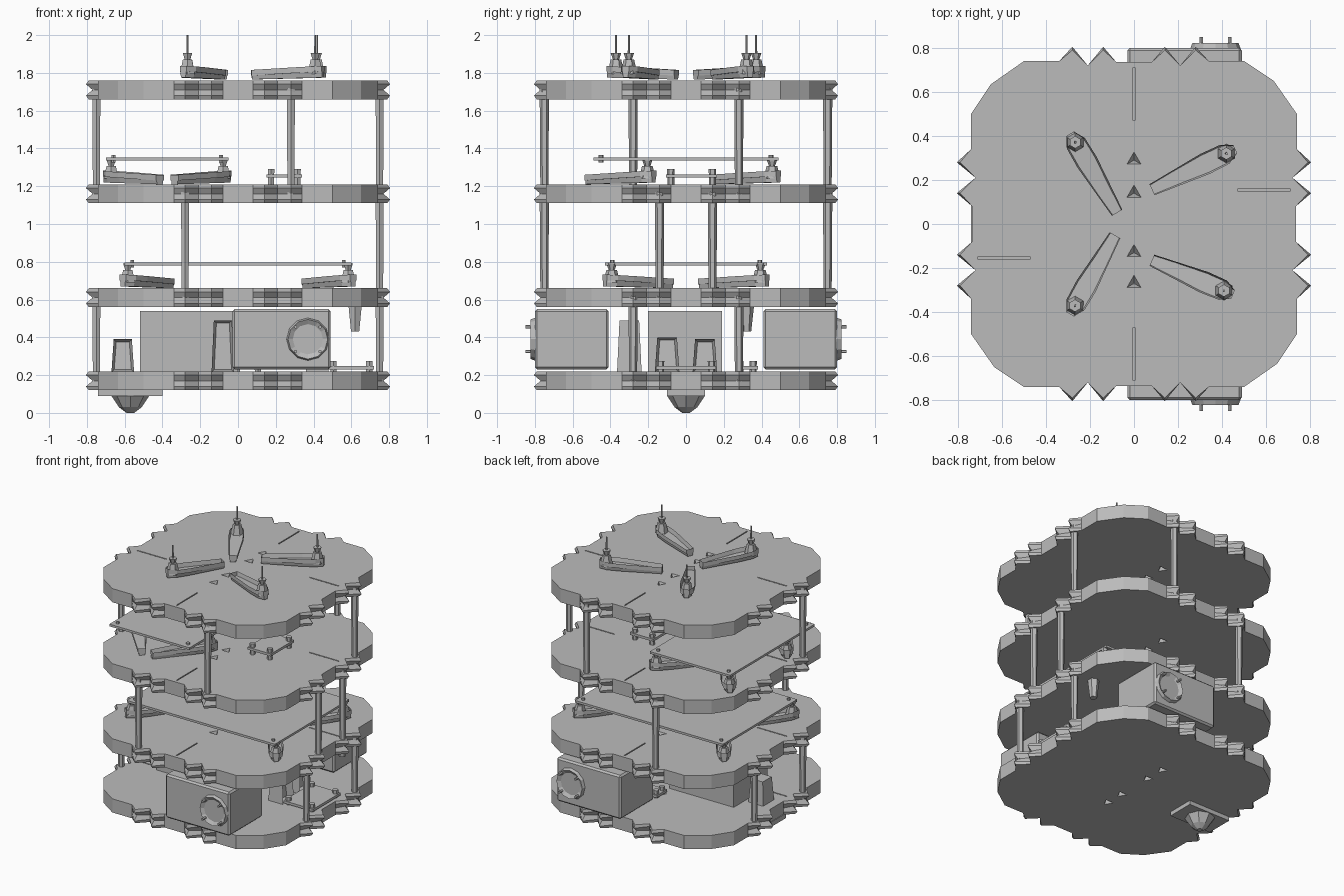
import bpy, bmesh, math
from mathutils import Vector, Matrix

cube = bpy.data.objects.get("Cube")
if cube:
    bpy.data.objects.remove(cube, do_unlink=True)

grey = bpy.data.materials.new("plain grey")
grey.use_nodes = True
GREY = (0.5, 0.5, 0.5, 1)
grey.diffuse_color = GREY
grey.node_tree.nodes["Principled BSDF"].inputs["Base Color"].default_value = GREY


def finish(name, bm, loc=(0, 0, 0)):
    bmesh.ops.recalc_face_normals(bm, faces=bm.faces)
    me = bpy.data.meshes.new(name)
    bm.to_mesh(me)
    bm.free()
    me.materials.append(grey)
    ob = bpy.data.objects.new(name, me)
    ob.location = loc
    bpy.context.collection.objects.link(ob)
    return ob


def add_box(bm, lo, hi):
    lo, hi = Vector(lo), Vector(hi)
    mat = Matrix.Translation((lo + hi) / 2) @ Matrix.Diagonal((*(hi - lo), 1))
    return bmesh.ops.create_cube(bm, size=1, matrix=mat)["verts"]


def add_cone(bm, base, tip, r1, r2, sides=6):
    base, tip = Vector(base), Vector(tip)
    axis = tip - base
    mat = Matrix.Translation((base + tip) / 2) @ axis.to_track_quat("Z", "Y").to_matrix().to_4x4()
    bmesh.ops.create_cone(bm, cap_ends=True, segments=sides, radius1=r1, radius2=r2,
                          depth=axis.length, matrix=mat)


def loft(bm, rings):
    loops = [[bm.verts.new(p) for p in ring] for ring in rings]
    n = len(loops[0])
    for a, b in zip(loops, loops[1:]):
        for i in range(n):
            bm.faces.new((a[i], a[(i + 1) % n], b[(i + 1) % n], b[i]))
    bm.faces.new(loops[0][::-1])
    return bm.faces.new(loops[-1])


# Deck plate: cut-corner square with four pointed lugs on every side
def deck_outline(tip):
    half = [(0.08, 0.735), (0.14, tip), (0.21, 0.72), (0.28, tip), (0.34, 0.74), (0.5, 0.74)]
    side = [(-x, y) for x, y in reversed(half)] + half
    pts = []
    for k in range(4):
        turn = Matrix.Rotation(-k * math.pi / 2, 2)
        pts += [turn @ Vector(p) for p in side]
        pts.append(turn @ Vector((0.635, 0.65)))
    return pts


THICK = 0.1
bm = bmesh.new()
loft(bm, [[(p.x, p.y, z) for p in deck_outline(tip)]
          for z, tip in ((0, 0.79), (0.02, 0.805), (THICK / 2, 0.77), (0.08, 0.805), (THICK, 0.79))])
plate = finish("deck_1", bm)

# Pits and slits cut into the deck
bm = bmesh.new()
for y in (0.29, 0.14, -0.13, -0.27):
    for z, depth in ((THICK + 0.01, -0.05), (-0.01, 0.05)):
        add_cone(bm, (0, y, z), (0, y, z + depth), 0.045, 0.005, 3)
for s in (-1, 1):
    add_box(bm, (-0.004, s * 0.59 - 0.12, 0.08), (0.004, s * 0.59 + 0.12, 0.12))
    add_box(bm, (s * 0.59 - 0.12, s * 0.155 - 0.004, 0.08), (s * 0.59 + 0.12, s * 0.155 + 0.004, 0.12))
cutter = finish("deck_cutter", bm)
cutter.hide_render = True
mod = plate.modifiers.new("pits", "BOOLEAN")
mod.operation = "DIFFERENCE"
mod.object = cutter
bpy.context.view_layer.update()
cut = bpy.data.meshes.new_from_object(plate.evaluated_get(bpy.context.evaluated_depsgraph_get()))
plate.modifiers.clear()
plate.data = cut
bpy.data.objects.remove(cutter, do_unlink=True)

DECKS = [0.12, 0.56, 1.11, 1.66]
TOPS = [z + THICK for z in DECKS]
for i, z in enumerate(DECKS):
    ob = plate if i == 0 else bpy.data.objects.new(f"deck_{i + 1}", cut)
    ob.location.z = z
    if i:
        bpy.context.collection.objects.link(ob)

# Posts between the decks
E = 0.75
POSTS = [[(E, 0.28), (E, -0.28), (-E, 0.28), (-E, -0.28)],
         [(-0.28, -E), (-0.28, E), (E, 0.14), (E, -0.14)],
         [(0.28, -E), (0.28, E), (E, 0.28), (-E, -0.28)]]
for level, spots in enumerate(POSTS):
    for k, (x, y) in enumerate(spots):
        bm = bmesh.new()
        add_cone(bm, (x, y, DECKS[level] + 0.05), (x, y, TOPS[level + 1] - 0.04), 0.021, 0.025)
        finish(f"post_{level + 1}_{k + 1}", bm)


# Trough-shaped support arm with a knob on its outer end
def arm(name, outer, inner, z, knob=0.13, pin=0.0, width=0.05):
    o, i = Vector((*outer, z)), Vector((*inner, z))
    along = i - o
    length = along.length
    d = along.normalized()
    s = Vector((-d.y, d.x, 0))
    plan = [(0, 0.4), (0.12, 0.95), (0.35, 1), (0.97, 0.55)]
    plan += [(t, -w) for t, w in reversed(plan)]
    lift = Vector((0, 0, 1))

    def ring(h_out, h_in, k):
        return [o + d * length * t + s * w * width * k + lift * (h_out + (h_in - h_out) * t)
                for t, w in plan]
    bm = bmesh.new()
    top = loft(bm, [ring(0.01, 0, 0.7), ring(0.072, 0.05, 1)])
    bmesh.ops.inset_region(bm, faces=[top], thickness=0.012, depth=0)
    bmesh.ops.translate(bm, verts=top.verts, vec=(0, 0, -0.03))
    c = o + d * 0.045
    add_cone(bm, c + lift * 0.03, c + lift * knob * 0.75, 0.045, 0.028)
    add_cone(bm, c + lift * knob * 0.75, c + lift * knob, 0.016, 0.028)
    if pin:
        add_cone(bm, c + lift * knob, c + lift * (knob + pin), 0.006, 0.005)
    finish(name, bm)


# Thin shelf with a small pin head at each corner
def shelf(name, lo, hi, z):
    bm = bmesh.new()
    add_box(bm, (*lo, z), (*hi, z + 0.016))
    for x in (lo[0] + 0.04, hi[0] - 0.04):
        for y in (lo[1] + 0.04, hi[1] - 0.04):
            add_cone(bm, (x, y, z - 0.01), (x, y, z + 0.03), 0.012, 0.012)
    finish(name, bm)


top_arms = [((-0.29, 0.41), (-0.07, 0.04)), ((0.46, 0.34), (0.07, 0.15)),
            ((-0.29, -0.41), (-0.08, -0.04)), ((0.45, -0.32), (0.07, -0.16))]
for k, (a, b) in enumerate(top_arms):
    arm(f"top_arm_{k + 1}", a, b, TOPS[3] + 0.005, 0.14, 0.095)

for sx in (-1, 1):
    side = "left" if sx > 0 else "right"
    for sy in (-1, 1):
        end = "back" if sy > 0 else "front"
        arm(f"lower_arm_{end}_{side}", (sx * 0.61, sy * 0.43), (sx * 0.35, sy * 0.07), TOPS[1])
        x_out, x_in = -0.375 + sx * 0.325, -0.375 + sx * 0.03
        y_out, y_in = (0.49, 0.13) if sy > 0 else (-0.17, -0.53)
        arm(f"middle_arm_{end}_{side}", (x_out, y_out), (x_in, y_in), TOPS[2])
shelf("lower_shelf", (-0.6, -0.43), (0.6, 0.43), 0.78)
shelf("middle_shelf", (-0.7, -0.49), (-0.05, 0.49), 1.335)

# Drive boxes with a round hub, front and back
for s, end in ((-1, "front"), (1, "back")):
    bm = bmesh.new()
    add_box(bm, (-0.03, min(s * 0.41, s * 0.8), 0.23), (0.49, max(s * 0.41, s * 0.8), 0.55))
    bmesh.ops.bevel(bm, geom=bm.edges[:], offset=0.012, segments=1, affect="EDGES")
    finish(f"drive_box_{end}", bm)
    bm = bmesh.new()
    add_cone(bm, (0.37, s * 0.78, 0.39), (0.37, s * 0.822, 0.39), 0.12, 0.105, 12)
    cap = max(bm.faces, key=lambda f: s * f.calc_center_median().y)
    bmesh.ops.inset_region(bm, faces=[cap], thickness=0.025)
    bmesh.ops.translate(bm, verts=cap.verts, vec=(0, -s * 0.015, 0))
    for x in (0.305, 0.435):
        for z in (0.325, 0.455):
            add_cone(bm, (x, s * 0.8, z), (x, s * 0.85, z), 0.009, 0.009)
    finish(f"drive_hub_{end}", bm)

# Battery block
bm = bmesh.new()
add_box(bm, (-0.52, -0.2, 0.22), (0, 0.19, 0.54))
finish("battery_block", bm)


# Small open-faced brackets on the lowest deck
def bracket(name, x, y, height, facing):
    bm = bmesh.new()
    verts = add_box(bm, (x - 0.06, y - 0.065, 0.215), (x + 0.06, y + 0.065, 0.22 + height))
    for v in verts:
        if v.co.z > 0.25:
            v.co.x += (x - v.co.x) * 0.2
            v.co.y += (y - v.co.y) * 0.2
    face = max(bm.faces, key=lambda f: f.calc_center_median().dot(Vector(facing)))
    bmesh.ops.inset_region(bm, faces=[face], thickness=0.02)
    bmesh.ops.translate(bm, verts=face.verts, vec=Vector(facing) * -0.05)
    finish(name, bm)


bracket("bracket_left_front", 0.42, -0.1, 0.18, (1, 0, 0))
bracket("bracket_left_back", 0.42, 0.1, 0.17, (1, 0, 0))
bracket("bracket_right", -0.61, 0, 0.17, (0, -1, 0))
bracket("bracket_front", -0.08, -0.3, 0.27, (0, -1, 0))

# Circuit boards: base slab with corner stubs
for name, x, y, z, hx, hy in (("lower_board", 0.6, 0, 0.23, 0.12, 0.16),
                              ("back_board", 0.05, 0.32, 0.23, 0.08, 0.06),
                              ("middle_board", 0.245, 0.03, 1.245, 0.095, 0.135)):
    bm = bmesh.new()
    add_box(bm, (x - hx, y - hy, z), (x + hx, y + hy, z + 0.018))
    for sx in (-1, 1):
        for sy in (-1, 1):
            c = (x + sx * (hx - 0.025), y + sy * (hy - 0.025))
            add_cone(bm, (*c, z - 0.04), (*c, z + 0.045), 0.018, 0.02)
    finish(name, bm)

# Hanging sensor under the second deck
bm = bmesh.new()
add_cone(bm, (0.62, 0.32, 0.565), (0.62, 0.32, 0.43), 0.04, 0.025)
finish("hanging_sensor", bm)

# Caster below the lowest deck
bm = bmesh.new()
add_box(bm, (-0.74, -0.1, 0.09), (-0.4, 0.1, 0.125))
add_cone(bm, (-0.57, 0, 0.09), (-0.57, 0, 0.03), 0.1, 0.06, 8)
add_cone(bm, (-0.57, 0, 0.03), (-0.57, 0, 0), 0.06, 0.02, 8)
finish("caster", bm)
